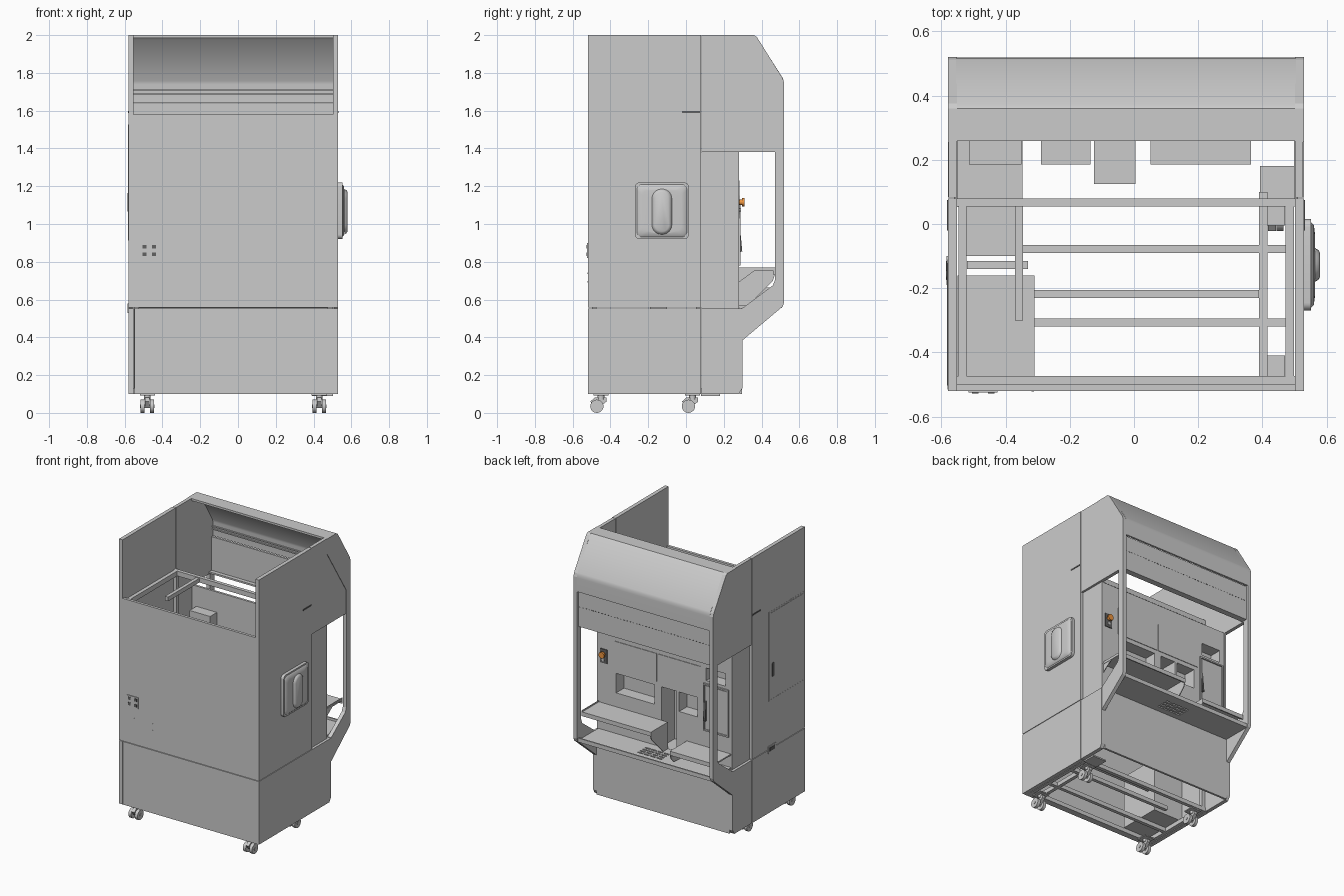
import bpy, bmesh, math
from mathutils import Vector

if "Cube" in bpy.data.objects:
    bpy.data.objects.remove(bpy.data.objects["Cube"])

L, R = -0.58, 0.53          # outer faces of the side panels
LI, RI = -0.552, 0.502      # inner faces


def finish(name, bm, smooth=False, mat=None):
    bmesh.ops.recalc_face_normals(bm, faces=bm.faces[:])
    me = bpy.data.meshes.new(name)
    bm.to_mesh(me)
    bm.free()
    ob = bpy.data.objects.new(name, me)
    bpy.context.collection.objects.link(ob)
    if mat:
        me.materials.append(mat)
    if smooth:
        for o in bpy.context.selected_objects:
            o.select_set(False)
        ob.select_set(True)
        bpy.context.view_layer.objects.active = ob
        bpy.ops.object.shade_smooth_by_angle(angle=math.radians(35))
    return ob


def at(axis, u, v, w):
    return {'x': (w, u, v), 'y': (u, w, v), 'z': (u, v, w)}[axis]


def prism(name, pts, axis, a, b, smooth=False, mat=None):
    """Extrude a 2D outline along an axis from a to b."""
    bm = bmesh.new()
    f = bm.faces.new([bm.verts.new(at(axis, u, v, a)) for u, v in pts])
    g = bmesh.ops.extrude_face_region(bm, geom=[f])
    bmesh.ops.translate(bm, vec=Vector(at(axis, 0, 0, b - a)),
                        verts=[e for e in g['geom'] if isinstance(e, bmesh.types.BMVert)])
    return finish(name, bm, smooth, mat)


def box(name, x0, x1, y0, y1, z0, z1, mat=None):
    return prism(name, [(x0, y0), (x1, y0), (x1, y1), (x0, y1)], 'z', z0, z1, mat=mat)


def plate(name, axis, u0, u1, v0, v1, w0, w1, holes):
    """Flat plate with rectangular holes (hole = u0, u1, v0, v1)."""
    us = sorted({u0, u1, *[h[0] for h in holes], *[h[1] for h in holes]})
    vs = sorted({v0, v1, *[h[2] for h in holes], *[h[3] for h in holes]})
    bm = bmesh.new()
    grid = {(u, v): bm.verts.new(at(axis, u, v, w0)) for u in us for v in vs}
    for a, b in zip(us, us[1:]):
        for c, d in zip(vs, vs[1:]):
            mu, mv = (a + b) / 2, (c + d) / 2
            if not any(h[0] < mu < h[1] and h[2] < mv < h[3] for h in holes):
                bm.faces.new([grid[a, c], grid[b, c], grid[b, d], grid[a, d]])
    bmesh.ops.delete(bm, geom=[v for v in bm.verts if not v.link_faces], context='VERTS')
    g = bmesh.ops.extrude_face_region(bm, geom=bm.faces[:])
    bmesh.ops.translate(bm, vec=Vector(at(axis, 0, 0, w1 - w0)),
                        verts=[e for e in g['geom'] if isinstance(e, bmesh.types.BMVert)])
    return finish(name, bm)


def rounded(u0, u1, v0, v1, r, n=6):
    pts = []
    for i, (cu, cv) in enumerate([(u1 - r, v1 - r), (u0 + r, v1 - r), (u0 + r, v0 + r), (u1 - r, v0 + r)]):
        for k in range(n + 1):
            t = math.pi / 2 * (i + k / n)
            pts.append((cu + r * math.cos(t), cv + r * math.sin(t)))
    return pts


def disc(name, axis, u, v, r, a, b, mat=None, n=24):
    return prism(name, [(u + r * math.cos(2 * math.pi * i / n), v + r * math.sin(2 * math.pi * i / n))
                        for i in range(n)], axis, a, b, True, mat)


def colour(name, c):
    m = bpy.data.materials.new(name)
    m.diffuse_color = c
    m.use_nodes = True
    m.node_tree.nodes["Principled BSDF"].inputs["Base Color"].default_value = m.diffuse_color
    return m


orange = colour('orange', (0.85, 0.3, 0.05, 1))
dark = colour('dark_grey', (0.12, 0.12, 0.12, 1))

# Front panels
box('front_lower_panel', LI + 0.004, R, -0.52, -0.5, 0.1, 0.553)
box('front_upper_panel', LI, R - 0.028, -0.52, -0.5, 0.557, 1.58)
plate('socket_plate', 'y', -0.515, -0.425, 0.82, 0.9, -0.525, -0.52, [])
for x in (-0.495, -0.445):
    for z in (0.84, 0.88):
        box('socket', x - 0.01, x + 0.01, -0.528, -0.52, z - 0.01, z + 0.01, dark)
for x in (-0.46, -0.315):
    for z in (0.695, 0.74):
        disc('front_screw', 'y', x, z, 0.004, -0.522, -0.52, n=10)

# Side panels, hood cheeks and window frames, mirrored left and right
band = [(0.255, 2), (0.36, 2), (0.375, 1.99), (0.513, 1.77), (0.52, 1.745), (0.52, 0.585), (0.512, 0.563),
        (0.3, 0.385), (0.3, 0.555), (0.46, 0.675), (0.472, 0.705), (0.472, 1.55), (0.255, 1.89)]
cheek = [(0.083, 2), (0.255, 2), (0.255, 1.89), (0.472, 1.55), (0.472, 1.38), (0.083, 1.38)]
low_side = [(0.083, 0.1), (0.28, 0.1), (0.298, 0.13), (0.298, 0.553), (0.083, 0.553)]
for side, o, i in (('left', L, LI), ('right', R, RI)):
    s = 0.003 if side == 'left' else -0.003
    box(side + '_lower_side_panel', o, i, -0.52, 0.08, 0.1, 0.553)
    box(side + '_main_side_panel', o, i, -0.52, 0.08, 0.557, 2.0)
    prism(side + '_window_frame', band, 'x', o, i)
    prism(side + '_hood_cheek', cheek, 'x', o + s, i)
    prism(side + '_rear_lower_side', low_side, 'x', o, i)
    box(side + '_inner_side_wall', i - s * 3, i + s, 0.08, 0.28, 0.553, 1.38)
    box(side + '_slot_latch', o, o - s, -0.02, 0.075, 1.588, 1.598, dark)

# Hood: bent sheet plus lower fascia
hood = [(0.258, 2), (0.36, 2), (0.374, 1.99), (0.511, 1.775), (0.517, 1.76), (0.518, 1.74), (0.518, 1.64),
        (0.503, 1.64), (0.503, 1.74), (0.5, 1.757), (0.364, 1.975), (0.352, 1.985), (0.258, 1.985)]
prism('hood_cover', hood, 'x', LI - 0.002, RI + 0.002, True)
box('hood_fascia', LI, RI, 0.488, 0.503, 1.385, 1.638)
box('hood_fascia_lip', LI, RI, 0.46, 0.488, 1.385, 1.397)
for z in (1.69, 1.71):
    box('hood_inner_rib', LI, RI, 0.495, 0.505, z - 0.004, z + 0.004)
for k in range(42):
    x = -0.535 + k * 0.025
    box('fascia_perforation', x - 0.006, x + 0.006, 0.503, 0.504, 1.525, 1.53, dark)

# Working wall with niches
niches = [(0.055, 0.36, 0.86, 1.0, 0.185), (-0.12, 0.0, 0.57, 1.0, 0.125),
          (-0.285, -0.14, 0.86, 1.0, 0.185), (-0.51, -0.355, 1.14, 1.23, 0.185)]
plate('working_wall', 'y', LI, RI, 0.555, 1.38, 0.262, 0.278, [n[:4] for n in niches])
for x0, x1, z0, z1, y in niches:
    t = 0.004
    box('niche_back', x0 - t, x1 + t, y, y + t, z0 - t, z1 + t)
    box('niche_floor', x0 - t, x1 + t, y, 0.262, z0 - t, z0)
    box('niche_top', x0 - t, x1 + t, y, 0.262, z1, z1 + t)
    for a in (x0 - t, x1):
        box('niche_side', a, a + t, y, 0.262, z0, z1)
for a, b in ((0.035, 0.37), (-0.315, 0.025)):
    box('wall_cover_plate', a, b, 0.278, 0.282, 1.03, 1.23)
plate('wall_door_frame', 'y', -0.535, -0.335, 0.78, 1.12, 0.278, 0.288, [(-0.525, -0.345, 0.79, 1.11)])
prism('tilted_door_handle', [(0.278, 1.0), (0.284, 1.0), (0.298, 0.855), (0.278, 0.85)], 'x', -0.36, -0.345, mat=dark)
box('wall_door', -0.52, -0.35, 0.278, 0.284, 0.795, 1.105)

# Emergency stop
box('stop_button_base', 0.43, 0.485, 0.278, 0.284, 1.05, 1.15, dark)
disc('stop_button_stem', 'y', 0.457, 1.115, 0.015, 0.284, 0.296, orange)
disc('stop_button_head', 'y', 0.457, 1.115, 0.022, 0.296, 0.309, orange)
disc('start_button', 'y', 0.457, 1.075, 0.01, 0.284, 0.29)

# Rear lower box, slotted tray, shelves
box('rear_lower_panel', LI, RI, 0.282, 0.297, 0.1, 0.555)
slots = [(-0.11 + 0.05 * i, -0.07 + 0.05 * i, 0.34 + 0.028 * j, 0.352 + 0.028 * j) for i in range(4) for j in range(4)]
plate('slotted_tray', 'z', LI, RI, 0.278, 0.505, 0.556, 0.568, slots)
box('tray_rear_lip', LI, RI, 0.497, 0.507, 0.556, 0.585)
for name, x0, x1, z, inner in (('tall_shelf', -0.05, RI, 0.76, -0.05), ('low_shelf', LI, -0.2, 0.665, -0.206)):
    box(name, x0, x1, 0.278, 0.47, z - 0.01, z)
    box(name + '_lip', x0, x1, 0.462, 0.47, z - 0.03, z)
    prism(name + '_cheek', [(0.278, 0.568), (0.33, 0.568), (0.43, z - 0.09), (0.46, z - 0.06), (0.47, z - 0.03),
                            (0.47, z), (0.278, z)], 'x', inner, inner + 0.006)
prism('shelf_end_guard', [(0.278, 0.69), (0.36, 0.75), (0.47, 0.75), (0.47, 0.77), (0.278, 0.77)], 'x', 0.496, 0.5)

# Upper, lower and corner frame
for z0, z1 in ((1.53, 1.565), (0.1, 0.13)):
    for y in (-0.5, 0.054):
        box('cross_rail', LI, RI, y, y + 0.026, z0, z1)
    for x in (-0.547, 0.472):
        box('side_rail', x, x + 0.026, -0.5, 0.08, z0, z1)
for x in (-0.55, 0.474):
    for y in (-0.498, 0.053):
        box('corner_post', x, x + 0.025, y, y + 0.025, 0.13, 1.53)
box('upper_inner_rail', -0.37, -0.345, -0.3, 0.08, 1.53, 1.56)
for x0, y0, y1 in ((-0.345, -0.09, -0.065), (-0.52, -0.32, -0.295)):
    box('floor_beam', x0, 0.472, y0, y1, 0.1, 0.13)
box('middle_beam', -0.31, 0.39, -0.23, -0.205, 0.3, 0.325)
box('right_floor_rail', 0.39, 0.415, -0.49, 0.1, 0.1, 0.13)
box('rear_floor_flange', RI - 0.11, RI, 0.08, 0.18, 0.09, 0.1)

# Internal equipment
box('control_box', -0.55, -0.31, -0.475, -0.16, 0.13, 0.52)
box('dispenser_cabinet', -0.535, -0.347, -0.1, 0.18, 0.57, 1.12)
box('dispenser_ledge', LI, -0.347, 0.08, 0.258, 1.1, 1.13)
box('dispenser_bracket', -0.52, -0.33, -0.14, -0.115, 0.6, 1.0)

# Right side housing with a capsule-shaped bulge
plate_pts = rounded(-0.27, 0.015, 0.92, 1.22, 0.025)
prism('housing_base', plate_pts, 'x', R, R + 0.022, True)
bulge = bmesh.new()
rings = []
for w, d in ((0.022, 0.0), (0.03, 0.008), (0.033, 0.03)):
    rings.append([bulge.verts.new((R + w, y, z)) for y, z in
                  rounded(-0.26 + d, 0.005 - d, 0.93 + d, 1.21 - d, 0.03)])
for w, d in ((0.034, 0), (0.044, 0.006), (0.05, 0.016)):
    rings.append([bulge.verts.new((R + w, y, z)) for y, z in
                  rounded(-0.18 + d, -0.075 - d, 0.945 + d, 1.185 - d, 0.05 - d)])
for a, b in zip(rings, rings[1:]):
    for k in range(len(a)):
        j = (k + 1) % len(a)
        bulge.faces.new([a[k], a[j], b[j], b[k]])
bulge.faces.new(rings[-1])
finish('housing_bulge', bulge, True)

# Left side door, latch and power inlet
plate('left_door_frame', 'x', -0.515, -0.11, 0.9, 1.54, L - 0.001, L, [(-0.508, -0.117, 0.907, 1.533)])
box('left_door', L - 0.002, L, -0.503, -0.122, 0.912, 1.528)
prism('left_door_latch', rounded(-0.17, -0.145, 1.065, 1.165, 0.01), 'x', L - 0.005, L, True, dark)
box('power_inlet', L - 0.004, L, -0.19, -0.1, 0.53, 0.58)
box('power_socket', L - 0.006, L, -0.175, -0.115, 0.542, 0.568, dark)

# Twin-wheel swivel casters
for x in (-0.48, 0.43):
    for y in (-0.45, 0.035):
        box('caster_plate', x - 0.04, x + 0.04, y - 0.04, y + 0.04, 0.092, 0.1)
        disc('caster_stem', 'z', x, y, 0.018, 0.07, 0.092)
        yc = y - 0.022
        prism('caster_fork', [(yc - 0.012, 0.03), (yc + 0.012, 0.03), (y + 0.03, 0.06), (y + 0.028, 0.082),
                              (yc - 0.01, 0.082), (yc - 0.035, 0.06)], 'x', x - 0.012, x + 0.012)
        for dx in (-0.025, 0.025):
            disc('caster_wheel', 'x', yc, 0.035, 0.035, x + dx - 0.011, x + dx + 0.011)
        disc('caster_axle', 'x', yc, 0.035, 0.01, x - 0.039, x + 0.039, n=12)
